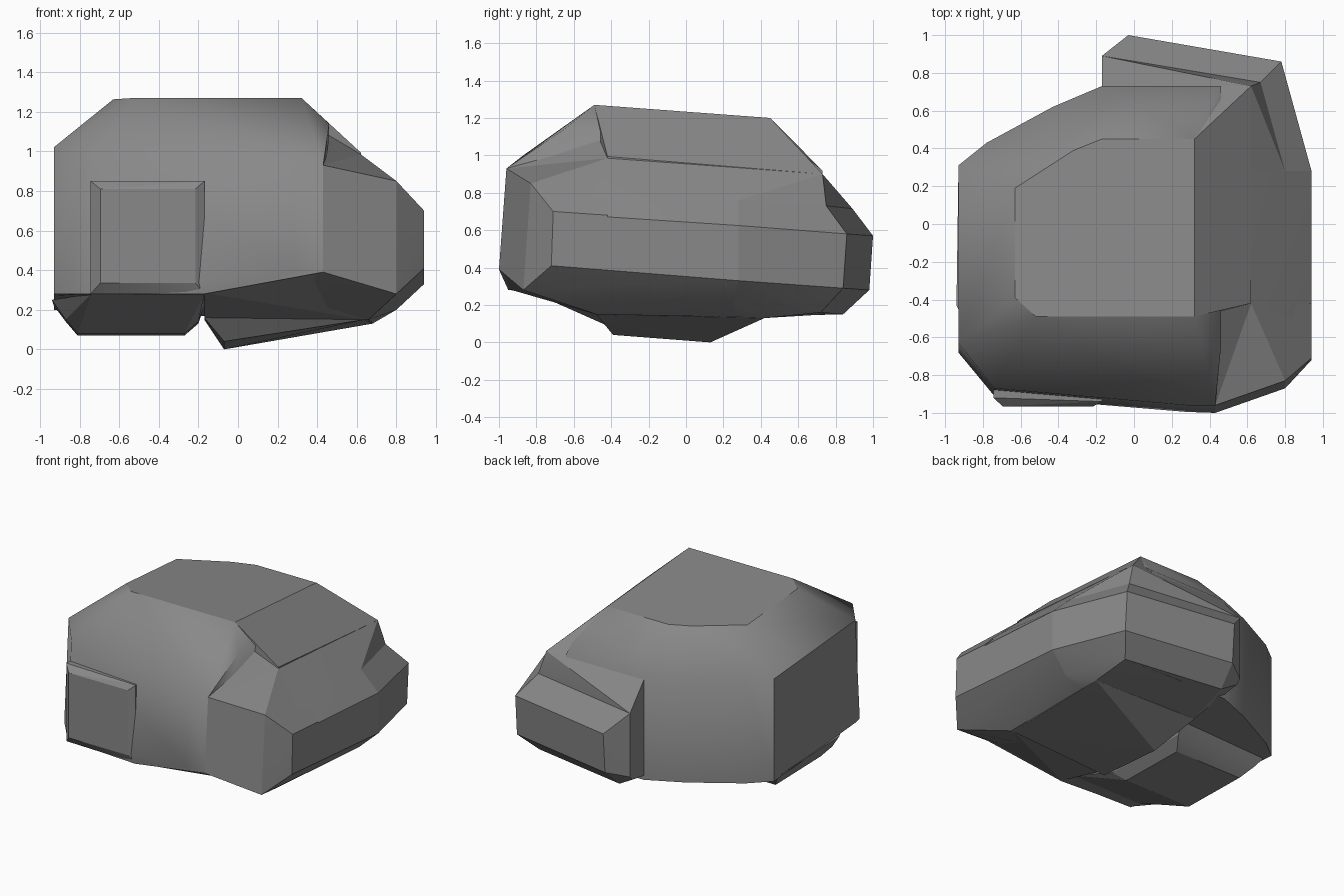
import bpy, bmesh, math

grey = bpy.data.materials.new("stone grey")
grey.diffuse_color = (0.25, 0.25, 0.25, 1)


def tilt(x, y, z):
    """Height z is given at y = -0.49; everything drops gently to the back."""
    return (x, y, z - 0.075 * (y + 0.49))


def hull(name, points, smooth=15):
    """Faceted solid stretched around a few corner points."""
    bm = bmesh.new()
    for p in points:
        bm.verts.new(p)
    bmesh.ops.convex_hull(bm, input=bm.verts[:])
    loose = [v for v in bm.verts if not v.link_faces]
    bmesh.ops.delete(bm, geom=loose, context='VERTS')
    bmesh.ops.dissolve_limit(bm, angle_limit=math.radians(3),
                             verts=bm.verts[:], edges=bm.edges[:])
    bmesh.ops.recalc_face_normals(bm, faces=bm.faces[:])
    me = bpy.data.meshes.new(name)
    bm.to_mesh(me)
    bm.free()
    me.materials.append(grey)
    ob = bpy.data.objects.new(name, me)
    bpy.context.collection.objects.link(ob)
    bpy.ops.object.select_all(action='DESELECT')
    ob.select_set(True)
    bpy.context.view_layer.objects.active = ob
    bpy.ops.object.shade_smooth_by_angle(angle=math.radians(smooth))
    return ob


# main body: sloped roof, shoulder ring and skirt
roof = [(-0.63, 0.19), (-0.63, -0.39), (-0.52, -0.49), (0.32, -0.49),
        (0.32, 0.45), (-0.17, 0.45), (-0.32, 0.39)]
side = [(-0.93, -0.63), (-0.93, 0.31), (-0.78, 0.43), (-0.43, 0.62),
        (-0.17, 0.73), (0.46, 0.73)]
body = [tilt(x, y, 1.27) for x, y in roof]
body += [tilt(x, y, 1.01) for x, y in side]
body += [tilt(x, y, 0.26) for x, y in side]
body += [(-0.74, -0.87, 1.0), (0.46, -0.65, 1.14), (0.43, -0.96, 0.93),
         (0.46, -0.36, 1.12), (0.46, 0.58, 1.04), (0.28, -0.96, 0.93)]
body += [(-0.93, -0.68, 0.28), (-0.74, -0.91, 0.28), (-0.17, -0.95, 0.28),
         (0.28, -0.995, 0.39), (0.43, -1.0, 0.39)]
body_ob = hull("main_body", body, 60)

# soft front and back shoulders, crisp rim round the roof and left wall
bm = bmesh.new()
bm.from_mesh(body_ob.data)
for e in bm.edges:
    if any(f.normal.z > 0.95 or f.normal.x < -0.95 for f in e.link_faces):
        e.smooth = False
bm.to_mesh(body_ob.data)
bm.free()

# upper slope from the roof edge to the right flank
hull("upper_slope", [
    (0.32, -0.49, 1.27), (0.46, -0.36, 1.13), (0.62, -0.42, 0.994),
    (0.62, 0.73, 0.90), (0.32, 0.45, 1.20), (0.32, -0.4, 0.5),
    (0.62, -0.42, 0.5), (0.62, 0.73, 0.5), (0.32, 0.73, 0.5),
    (0.32, 0.73, 0.90)])

# low slope filling the valley beside the front corner
hull("valley", [
    (0.46, -0.46, 1.08), (0.62, -0.42, 0.985), (0.43, -0.96, 0.93),
    (0.62, -0.42, 0.5), (0.43, -0.96, 0.5), (0.32, -0.4, 0.5),
    (0.40, -0.46, 1.08)])

# front right corner with its flatter top
hull("front_corner", [
    (0.43, -0.96, 0.93), (0.62, -0.42, 0.985), (0.80, -0.42, 0.82),
    (0.80, -0.83, 0.85), (0.94, -0.71, 0.70), (0.94, -0.42, 0.68),
    (0.43, -1.0, 0.39), (0.80, -0.87, 0.28), (0.94, -0.72, 0.41),
    (0.66, -0.42, 0.3), (0.94, -0.42, 0.39)])

# right flank: slope down to a vertical band, with an undercut
hull("right_flank", [
    (0.62, -0.42, 0.985), (0.80, -0.42, 0.82), (0.94, -0.71, 0.69),
    (0.94, 0.28, 0.625), (0.80, 0.28, 0.76), (0.62, 0.28, 0.934),
    (0.43, -1.0, 0.39), (0.80, -0.87, 0.28), (0.94, -0.72, 0.41),
    (0.94, 0.28, 0.33), (0.80, 0.25, 0.20), (0.66, -0.48, 0.15),
    (0.68, 0.28, 0.135), (0.2, -0.48, 0.16), (0.2, 0.28, 0.14),
    (0.2, -0.95, 0.38), (0.4, 0.28, 0.9)])

# steep facet stepping down to the rear corner
hull("rear_recess", [
    (0.62, 0.28, 0.934), (0.62, 0.73, 0.90), (0.67, 0.75, 0.73),
    (0.80, 0.28, 0.76), (0.80, 0.28, 0.5), (0.67, 0.75, 0.5),
    (0.5, 0.28, 0.5), (0.5, 0.73, 0.5)])

# flank continuing to the back corner
hull("rear_corner", [
    (0.94, 0.28, 0.625), (0.80, 0.28, 0.76), (0.67, 0.75, 0.73),
    (0.78, 0.86, 0.58), (0.78, 0.84, 0.29), (0.94, 0.28, 0.33),
    (0.80, 0.25, 0.20), (0.68, 0.72, 0.16), (0.68, 0.28, 0.135),
    (0.68, 0.42, 0.13), (0.2, 0.28, 0.14), (0.2, 0.75, 0.15),
    (0.2, 0.28, 0.7), (0.2, 0.75, 0.7)])

# riser from the back ledge up to the shoulder
hull("rear_riser", [
    (-0.17, 0.70, 0.90), (-0.17, 0.73, 0.90), (0.62, 0.73, 0.90),
    (0.62, 0.70, 0.90), (-0.17, 0.89, 0.715), (0.67, 0.75, 0.73),
    (-0.17, 0.89, 0.4), (0.67, 0.75, 0.4), (-0.17, 0.6, 0.4),
    (0.6, 0.6, 0.4)])

# ledge across the back
hull("rear_ledge", [
    (-0.17, 0.70, 0.715), (-0.17, 0.89, 0.715), (-0.03, 1.0, 0.57),
    (0.78, 0.86, 0.58), (0.67, 0.75, 0.73), (-0.17, 0.89, 0.25),
    (-0.03, 0.98, 0.28), (0.78, 0.84, 0.29), (-0.17, 0.86, 0.22),
    (-0.05, 0.84, 0.15), (0.68, 0.72, 0.16), (0.6, 0.4, 0.14),
    (-0.17, 0.40, 0.15)])

# raised square pad on the front
pad = [(x, -0.85, z) for x in (-0.745, -0.17) for z in (0.28, 0.85)]
pad += [(x, y, z) for x, y in ((-0.745, -0.92), (-0.17, -0.94))
        for z in (0.28, 0.85)]
pad += [(x, -0.965, z) for x in (-0.695, -0.215) for z in (0.335, 0.81)]
hull("front_pad", pad)

# left underside block
hull("left_underside", [
    (-0.94, -0.43, 0.25), (-0.93, 0.25, 0.22), (-0.87, -0.45, 0.15),
    (-0.87, 0.20, 0.14), (-0.81, -0.40, 0.08), (-0.81, 0.12, 0.07),
    (-0.27, -0.40, 0.08), (-0.27, 0.12, 0.07), (-0.20, -0.46, 0.14),
    (-0.20, 0.22, 0.13), (-0.17, -0.85, 0.28), (-0.74, -0.85, 0.28),
    (-0.17, 0.3, 0.22)])

# keel under the middle and right
hull("keel", [
    (-0.17, -0.48, 0.16), (-0.07, -0.39, 0.04), (-0.07, 0.13, 0.0),
    (0.64, -0.48, 0.15), (0.68, 0.42, 0.13), (-0.17, 0.42, 0.15),
    (-0.17, -0.48, 0.3), (0.6, -0.45, 0.3), (0.6, 0.42, 0.3),
    (-0.17, 0.42, 0.3)])

# sloping underside from the front lip to the keel
hull("front_underside", [
    (-0.17, -0.95, 0.285), (0.28, -0.99, 0.39), (0.43, -0.99, 0.39),
    (0.64, -0.48, 0.15), (-0.17, -0.48, 0.16), (-0.17, -0.48, 0.3),
    (0.6, -0.48, 0.4)])
